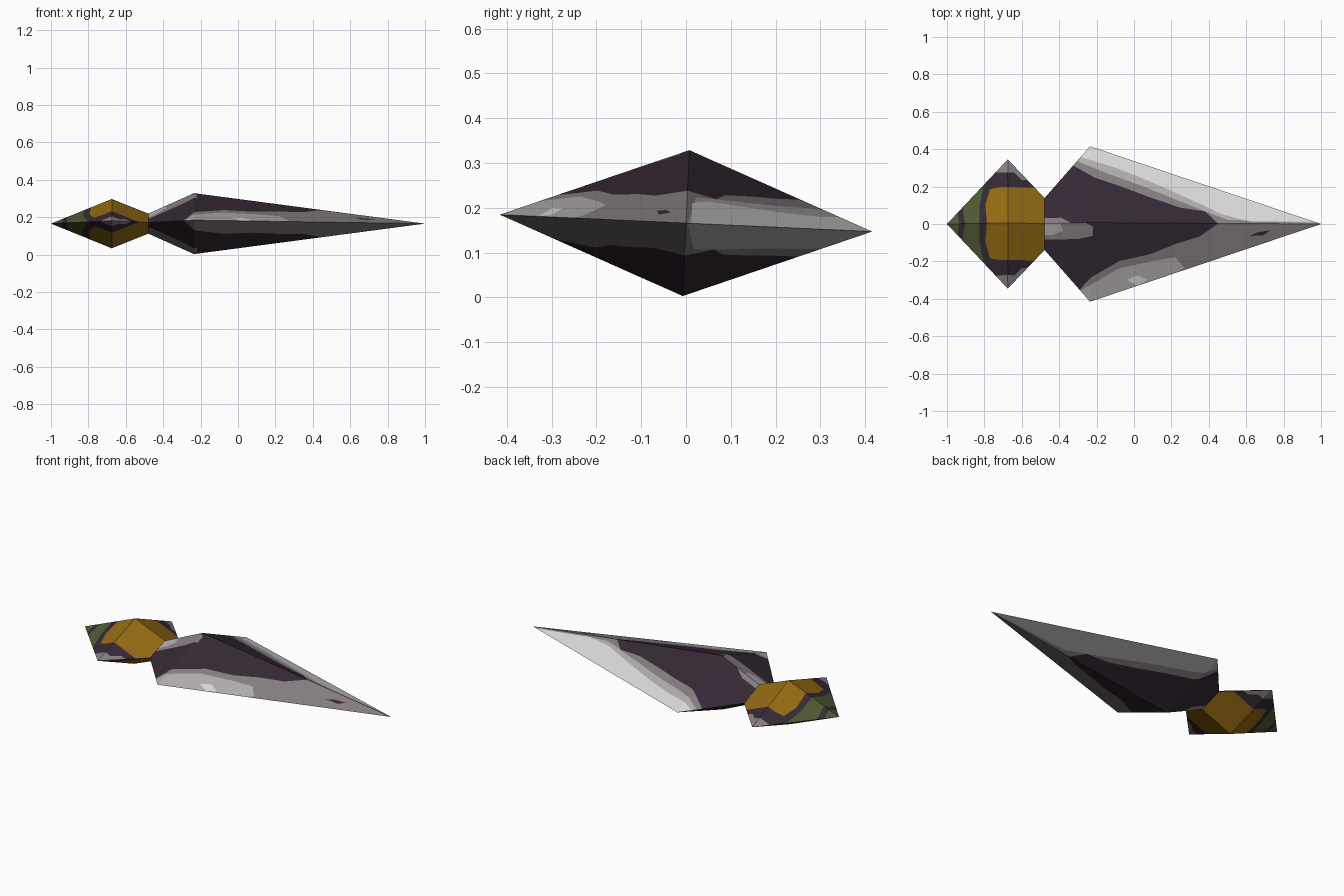
import bpy, bmesh, math
from mathutils import Vector, Matrix

if "Cube" in bpy.data.objects:
    bpy.data.objects.remove(bpy.data.objects["Cube"])


def srgb(h):
    vals = [int(h[i:i + 2], 16) / 255 for i in (0, 2, 4)]
    return [v / 12.92 if v <= 0.04045 else ((v + 0.055) / 1.055) ** 2.4 for v in vals] + [1.0]


COLOURS = {"dark_purple": "352935", "gold": "936A12", "green": "4E5932",
           "grey": "877F82", "mid_grey": "B2AEB0", "light_grey": "DCDBDB"}
MATS = {}
for name, code in COLOURS.items():
    MATS[name] = bpy.data.materials.new(name)
    MATS[name].diffuse_color = srgb(code)
ORDER = list(MATS)


def inside(p, poly):
    hit = False
    for (x1, y1), (x2, y2) in zip(poly, poly[1:] + poly[:1]):
        if (y1 > p.y) != (y2 > p.y) and p.x < (x2 - x1) * (p.y - y1) / (y2 - y1) + x1:
            hit = not hit
    return hit


def in_part(face, ys, zs):
    return face.normal.y * ys > 0 and face.normal.z * zs > 0


def shard(name, back, tip, mid, half_y, half_z, base, patches):
    """Stretched octahedron, with colour patches cut into its faces.
    Each patch: colour, y side, z side, outline as (x, |y|)."""
    bm = bmesh.new()
    for co in ((back, 0, 0), (tip, 0, 0), (mid, half_y, 0), (mid, -half_y, 0),
               (mid, 0, half_z), (mid, 0, -half_z)):
        bm.verts.new(co)
    bmesh.ops.convex_hull(bm, input=bm.verts[:])
    bm.normal_update()
    for f in bm.faces:
        f.material_index = ORDER.index(base)
    for colour, y_sides, z_sides, outline in patches:
        for ys in y_sides:
            poly = [(x, y * ys) for x, y in outline]
            for zs in z_sides:
                for a, b in zip(poly, poly[1:] + poly[:1]):
                    lo, hi = min(a[0], b[0]), max(a[0], b[0])
                    # only cut faces lying next to this outline segment
                    faces = [f for f in bm.faces if in_part(f, ys, zs)
                             and min(v.co.x for v in f.verts) <= hi
                             and max(v.co.x for v in f.verts) >= lo]
                    geom = set(faces)
                    for f in faces:
                        geom.update(f.edges)
                        geom.update(f.verts)
                    bmesh.ops.bisect_plane(bm, geom=list(geom), dist=1e-5,
                                           plane_co=Vector((a[0], a[1], 0)),
                                           plane_no=Vector((b[1] - a[1], a[0] - b[0], 0)).normalized())
                    bm.normal_update()
                for f in bm.faces:
                    if in_part(f, ys, zs) and inside(f.calc_center_median(), poly):
                        f.material_index = ORDER.index(colour)
    # slight roll about the long axis, then lift to standing height
    bm.transform(Matrix.Translation((0, 0, 0.166)) @ Matrix.Rotation(math.radians(-2.6), 4, 'X'))
    me = bpy.data.meshes.new(name)
    bm.to_mesh(me)
    bm.free()
    for m in MATS.values():
        me.materials.append(m)
    ob = bpy.data.objects.new(name, me)
    bpy.context.collection.objects.link(ob)
    return ob


BOTH = (1, -1)

# Blade: dark core, pale worn rims, worn streak on the rear ridge
rim_light = [(-0.29, 0.36), (-0.1, 0.3), (0.03, 0.25), (0.19, 0.18), (0.35, 0.107),
             (0.47, 0.05), (0.62, 0.012), (0.85, 0.012), (1.1, 0.012), (1.1, 0.5), (-0.29, 0.5)]
rim_mid = [(-0.3, 0.335), (-0.16, 0.275), (0.06, 0.195), (0.22, 0.13), (0.42, 0.05),
           (0.5, 0.02), (1.1, 0.0), (1.1, 0.5), (-0.3, 0.5)]
core_back = [(-0.7, -0.02), (-0.7, 0.5), (-0.45, 0.4), (-0.32, 0.31), (-0.21, 0.245),
             (-0.075, 0.2), (0.085, 0.14), (0.245, 0.085), (0.38, 0.065), (0.47, -0.02)]
core_front = [(-0.7, -0.02), (-0.7, 0.5), (-0.36, 0.42), (-0.225, 0.285), (-0.075, 0.2),
              (0.085, 0.165), (0.22, 0.11), (0.35, 0.07), (0.48, -0.02)]
worn_front = [(-0.29, 0.36), (-0.08, 0.24), (0.1, 0.2), (0.22, 0.18), (0.27, 0.235),
              (0.0, 0.4), (-0.29, 0.44)]
shard("blade", -0.6, 1.0, -0.235, 0.416, 0.163, "grey", [
    ("mid_grey", (1,), BOTH, rim_mid),
    ("light_grey", (1,), (1,), rim_light),
    ("dark_purple", (1,), BOTH, core_back),
    ("dark_purple", (-1,), BOTH, core_front),
    ("mid_grey", (-1,), (1,), worn_front),
    ("light_grey", (-1,), (1,), [(-0.04, 0.3), (0.02, 0.275), (0.07, 0.3), (0.02, 0.33)]),
    ("dark_purple", (-1,), (1,), [(0.62, 0.065), (0.66, 0.045), (0.73, 0.035), (0.69, 0.062)]),
    ("grey", (-1,), BOTH, [(-0.6, -0.02), (-0.3, -0.02), (-0.22, 0.02), (-0.22, 0.07), (-0.3, 0.085), (-0.6, 0.085)]),
    ("grey", (1,), BOTH, [(-0.6, -0.02), (-0.3, -0.02), (-0.39, 0.03), (-0.6, 0.03)]),
    ("mid_grey", (-1,), (1,), [(-0.6, -0.02), (-0.4, -0.02), (-0.38, 0.04), (-0.43, 0.06), (-0.6, 0.06)]),
])

# Handle gem: gold crown, dark border, grey side points, green banded end
shard("handle_gem", -1.0, -0.345, -0.675, 0.346, 0.132, "dark_purple", [
    ("gold", BOTH, BOTH, [(-0.785, -0.02), (-0.795, 0.1), (-0.77, 0.185), (-0.72, 0.195),
                          (-0.58, 0.195), (-0.3, 0.195), (-0.3, -0.02)]),
    ("grey", BOTH, BOTH, [(-0.8, 0.275), (-0.64, 0.275), (-0.6, 0.235), (-0.5, 0.235),
                          (-0.5, 0.4), (-0.8, 0.4)]),
    ("green", BOTH, BOTH, [(-0.9, -0.02), (-0.825, -0.02), (-0.825, 0.1), (-0.8, 0.22), (-0.9, 0.22), (-0.915, 0.07)]),
    ("green", BOTH, BOTH, [(-1.1, -0.02), (-0.935, -0.02), (-0.945, 0.1), (-1.1, 0.1)]),
])

for m in bpy.data.materials:
    if m.users and not m.is_grease_pencil:
        m.use_nodes = True
        m.node_tree.nodes["Principled BSDF"].inputs["Base Color"].default_value = m.diffuse_color
